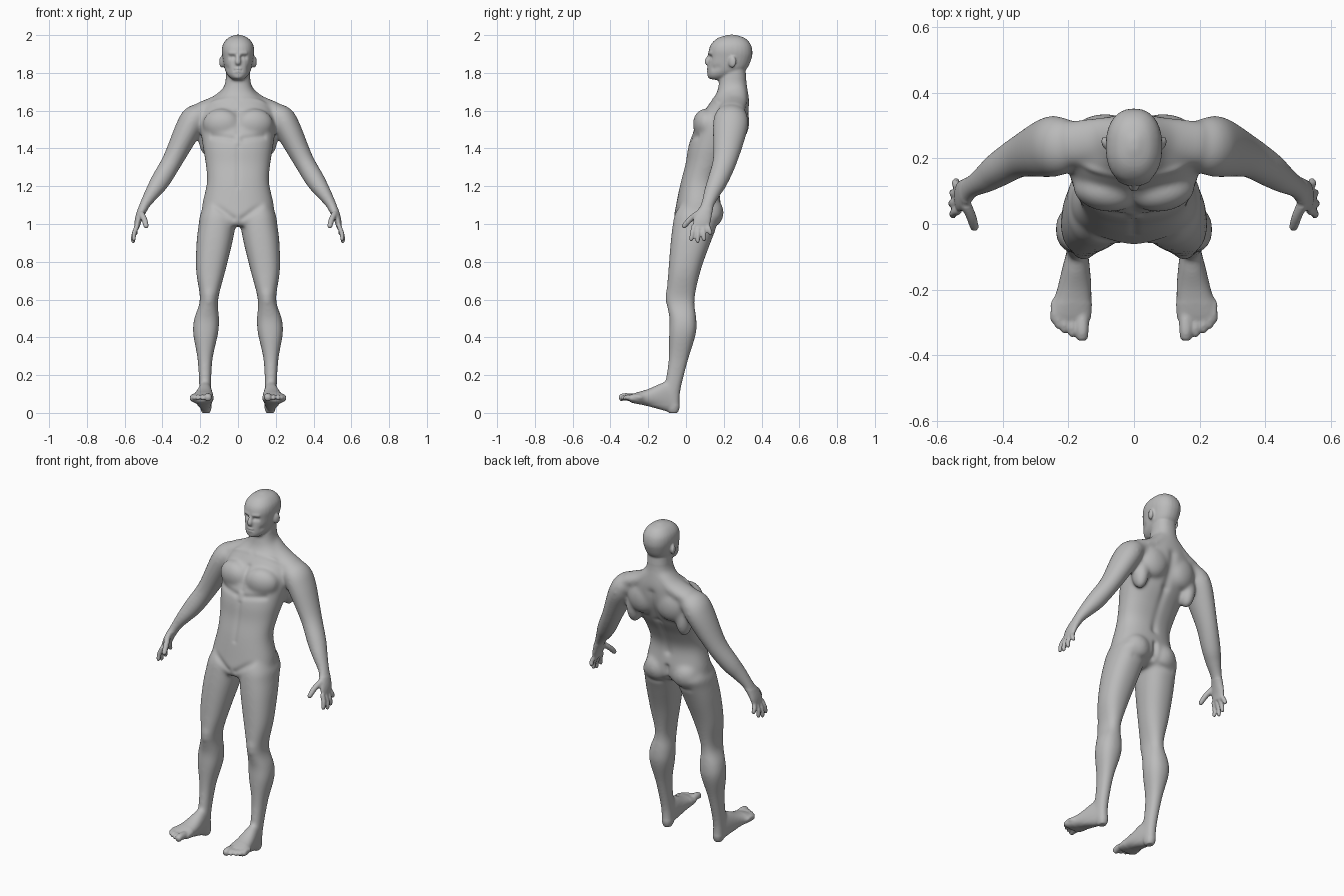
import bpy
import bmesh
from math import cos, sin, pi, radians, exp
from mathutils import Vector, Matrix

cube = bpy.data.objects.get("Cube")
if cube:
    bpy.data.objects.remove(cube, do_unlink=True)

SIDES = 28
STEPS = 5
parts = []


def add_part(name, bm, mirror):
    """Store a closed shape as an object, mirrored across x when paired."""
    bmesh.ops.recalc_face_normals(bm, faces=bm.faces)
    mesh = bpy.data.meshes.new(name)
    bm.to_mesh(mesh)
    bm.free()
    obj = bpy.data.objects.new(name, mesh)
    bpy.context.collection.objects.link(obj)
    if mirror:
        obj.modifiers.new("Mirror", "MIRROR")
    parts.append(obj)


def refine(rows):
    """Spline through the rows so that the sections flow smoothly."""
    smooth = []
    last = len(rows) - 1
    for i in range(last):
        before, start = rows[max(i - 1, 0)], rows[i]
        end, after = rows[i + 1], rows[min(i + 2, last)]
        for step in range(STEPS):
            t = step / STEPS
            smooth.append([q + t / 2 * (r - p + t * (2 * p - 5 * q + 4 * r - s
                           + t * (3 * (q - r) + s - p)))
                           for p, q, r, s in zip(before, start, end, after)])
    return smooth + [list(rows[last])]


def oval(power):
    """Unit outline, from round towards boxy as the power grows."""
    for k in range(SIDES):
        c, s = cos(2 * pi * k / SIDES), sin(2 * pi * k / SIDES)
        yield (abs(c) ** (2 / power) * (1 if c > 0 else -1),
               abs(s) ** (2 / power) * (1 if s > 0 else -1))


def skin(name, rings, mirror):
    """Join the rings into a closed tube."""
    bm = bmesh.new()
    loops = [[bm.verts.new(point) for point in ring] for ring in rings]
    for low, high in zip(loops, loops[1:]):
        for k in range(SIDES):
            n = (k + 1) % SIDES
            bm.faces.new((low[k], low[n], high[n], high[k]))
    bm.faces.new(loops[0][::-1])
    bm.faces.new(loops[-1])
    add_part(name, bm, mirror)


def loft(name, rows, axis="z", mirror=True):
    """Rows give position on the axis, then the section's bounds."""
    rings = []
    for pos, a0, a1, b0, b1 in refine(rows):
        ring = []
        for u, v in oval(2.3):
            a = (a0 + a1 + u * (a1 - a0)) / 2
            b = (b0 + b1 + v * (b1 - b0)) / 2
            ring.append((a, b, pos) if axis == "z" else (a, pos, b))
        rings.append(ring)
    skin(name, rings, mirror)


def central_loft(name, rows):
    """Rows give height, half width, front and back."""
    loft(name, [(z, -w, w, front, back) for z, w, front, back in rows], mirror=False)


def tube(name, rows, mirror=True):
    """Rows give a path point, then the radii across and along y."""
    rows = refine(rows)
    points = [Vector(row[:3]) for row in rows]
    rings = []
    for i, row in enumerate(rows):
        ahead = points[min(i + 1, len(rows) - 1)]
        tangent = (ahead - points[max(i - 1, 0)]).normalized()
        guide = Vector((0, 1, 0)) if abs(tangent.y) < .8 else Vector((0, 0, 1))
        v = (guide - tangent * guide.dot(tangent)).normalized()
        u = tangent.cross(v)
        rings.append([points[i] + u * row[3] * c + v * row[4] * s for c, s in oval(2)])
    skin(name, rings, mirror)


def digit(name, base, knuckle, tip, radius):
    """A finger or toe with a rounded end."""
    base, knuckle, tip = Vector(base), Vector(knuckle), Vector(tip)
    near = tip.lerp(knuckle, .2)
    sizes = ((base, 1.05), (knuckle, 1), (near, .85), (tip, .35))
    tube(name, [(*point, radius * size, radius * size) for point, size in sizes])


def ball(name, centre, size, turn=0, mirror=True):
    """A squashed sphere, turned about the vertical by degrees."""
    bm = bmesh.new()
    place = (Matrix.Translation(centre) @ Matrix.Rotation(radians(turn), 4, "Z")
             @ Matrix.Diagonal((*size, 1)))
    bmesh.ops.create_uvsphere(bm, u_segments=24, v_segments=16, radius=1, matrix=place)
    add_part(name, bm, mirror)


# Torso and neck
central_loft("torso", [
    (.99, .11, -.05, .11), (1.03, .185, -.064, .175), (1.1, .19, -.053, .185),
    (1.22, .165, -.029, .175), (1.32, .172, -.003, .215), (1.42, .188, .014, .275),
    (1.54, .2, .06, .325), (1.63, .17, .118, .335), (1.69, .1, .16, .33),
    (1.74, .07, .173, .322), (1.82, .062, .19, .315)])
tube("trapezius", [(.03, .265, 1.7, .05, .06), (.1, .255, 1.643, .045, .07),
                   (.2, .243, 1.6, .045, .07)])
ball("chest_muscle", (.09, .1, 1.53), (.098, .062, .08), 12)
ball("shoulder_blade", (.1, .275, 1.54), (.095, .06, .1), -8)
ball("side_back_muscle", (.165, .25, 1.46), (.045, .055, .1))
ball("buttock", (.09, .122, 1.06), (.085, .078, .085))

# Head and face
central_loft("head", [
    (1.764, .028, .128, .21), (1.785, .052, .115, .26), (1.82, .07, .114, .32),
    (1.88, .082, .12, .348), (1.92, .086, .121, .351), (1.955, .078, .135, .34),
    (1.985, .052, .17, .31), (2.002, .012, .225, .26)])
tube("nose", [(0, .13, 1.9, .008, .01), (0, .112, 1.86, .015, .014),
              (0, .118, 1.848, .013, .01)], mirror=False)
ball("chin", (0, .132, 1.783), (.026, .018, .016), mirror=False)
ball("lips", (0, .121, 1.815), (.026, .014, .014), mirror=False)
ball("ear", (.086, .245, 1.858), (.012, .022, .031), -22)

# Legs and feet
loft("leg", [
    (1.12, .03, .165, -.03, .15), (1.05, .012, .2, -.06, .19), (1, .012, .208, -.07, .17),
    (.9, .03, .22, -.082, .13), (.75, .067, .222, -.094, .077),
    (.6, .105, .202, -.104, .046), (.5, .1, .232, -.088, .055),
    (.42, .105, .238, -.09, .053), (.28, .135, .214, -.093, .012),
    (.12, .142, .205, -.115, -.028), (.03, .14, .2, -.11, -.034),
    (-.001, .15, .19, -.09, -.045)])
loft("foot", [
    (-.05, .147, .195, .002, .1), (-.1, .138, .21, .008, .165),
    (-.2, .128, .236, .035, .127), (-.28, .13, .256, .052, .102),
    (-.3, .14, .25, .06, .092)], axis="y")
for i in range(5):
    x = .158 + .033 * i - .003 * i * i
    y = -.355 + .009 * i + .001 * i * i
    digit(f"toe_{i}", (x, y + .08, .08), (x, y + .03, .085), (x, y, .076),
          .0125 if i else .02)

# Arms and hands
tube("arm", [
    (.17, .24, 1.585, .05, .07), (.225, .238, 1.563, .07, .09),
    (.265, .233, 1.5, .07, .092), (.345, .207, 1.34, .055, .066),
    (.41, .168, 1.23, .052, .055), (.45, .14, 1.17, .042, .046),
    (.495, .113, 1.1, .028, .036), (.525, .088, 1.03, .02, .046),
    (.535, .078, .985, .014, .044)])
for i, name in enumerate(("index", "middle", "ring", "little")):
    base = Vector((.534, .042 + .024 * i, .99))
    tip = Vector((.556 - .004 * (i - 1) ** 2, .025 + .036 * i, .898 + .011 * (i - 1) ** 2))
    middle = (base + tip) / 2 + Vector((.007, 0, 0))
    digit(name + "_finger", base, middle, tip, .0125)
digit("thumb", (.512, .06, 1.055), (.495, .02, 1.022), (.484, -.018, .98), .0155)

# Fuse the parts into one continuous skin
bpy.ops.object.select_all(action="DESELECT")
for obj in parts:
    obj.select_set(True)
body = parts[0]
bpy.context.view_layer.objects.active = body
bpy.ops.object.convert(target="MESH")
bpy.ops.object.join()
body.name = "body"
remesh = body.modifiers.new("Fuse", "REMESH")
remesh.mode = "VOXEL"
remesh.voxel_size = .006
bpy.ops.object.modifier_apply(modifier=remesh.name)

bm = bmesh.new()
bm.from_mesh(body.data)


def relax(verts, times):
    for _ in range(times):
        bmesh.ops.smooth_vert(bm, verts=verts, factor=.5, use_axis_x=True,
                              use_axis_y=True, use_axis_z=True)


def is_fine(point):
    """Hands, toes, soles and face hold small shapes."""
    hand = abs(point.x) > .46 and point.z < 1.08
    toes = point.y < -.24 and point.z < .15
    return hand or toes or point.z < .04 or point.z > 1.77


# Blend muscles broadly, keep the fine areas crisp
relax([v for v in bm.verts if not is_fine(v.co)], 25)
relax(bm.verts[:], 2)
bm.normal_update()


def stroke(start, end, radius, amount):
    """Raise or sink the skin along a line, on both sides."""
    start, end = Vector(start), Vector(end)
    line = end - start
    for v in bm.verts:
        point = Vector((abs(v.co.x), v.co.y, v.co.z)) - start
        if abs(point.z) > abs(line.z) + 3 * radius:
            continue
        along = min(max(point.dot(line) / line.length_squared, 0), 1)
        gap = (point - line * along).length / radius
        if gap < 3:
            v.co += v.normal * amount * exp(-gap * gap)


# Body creases and bony points
stroke((0, .175, 1.19), (0, .27, 1.4), radius=.022, amount=-.009)
stroke((0, .28, 1.42), (0, .335, 1.6), radius=.025, amount=-.009)
stroke((0, .19, 1.1), (0, .16, 1.01), radius=.016, amount=-.014)
stroke((.04, .165, .985), (.13, .15, .99), radius=.018, amount=-.005)
stroke((0, .045, 1.48), (0, .1, 1.6), radius=.016, amount=-.006)
stroke((.03, .03, 1.45), (.14, .055, 1.465), radius=.017, amount=-.007)
stroke((0, .012, 1.41), (0, -.03, 1.2), radius=.014, amount=-.004)
stroke((.025, -.066, 1.03), (.15, -.045, 1.12), radius=.017, amount=-.007)
stroke((.025, .155, 1.655), (.16, .17, 1.645), radius=.014, amount=.005)
stroke((.153, -.104, .62), (.153, -.103, .6), radius=.028, amount=.005)

# Face details: eye socket, eyeball, brow, cheek, mouth
stroke((.026, .122, 1.884), (.042, .128, 1.883), radius=.011, amount=-.011)
stroke((.033, .132, 1.882), (.035, .132, 1.882), radius=.008, amount=.004)
stroke((.015, .119, 1.903), (.045, .13, 1.904), radius=.01, amount=.005)
stroke((.05, .15, 1.825), (.055, .17, 1.83), radius=.016, amount=-.005)
stroke((0, .108, 1.815), (.02, .116, 1.814), radius=.006, amount=-.006)
bm.to_mesh(body.data)
bm.free()

# Plain grey skin
grey = bpy.data.materials.new("plain_grey")
grey.use_nodes = True
colour = (.5, .5, .5, 1)
grey.diffuse_color = colour
grey.node_tree.nodes["Principled BSDF"].inputs["Base Color"].default_value = colour
body.data.materials.clear()
body.data.materials.append(grey)
bpy.ops.object.shade_smooth()
